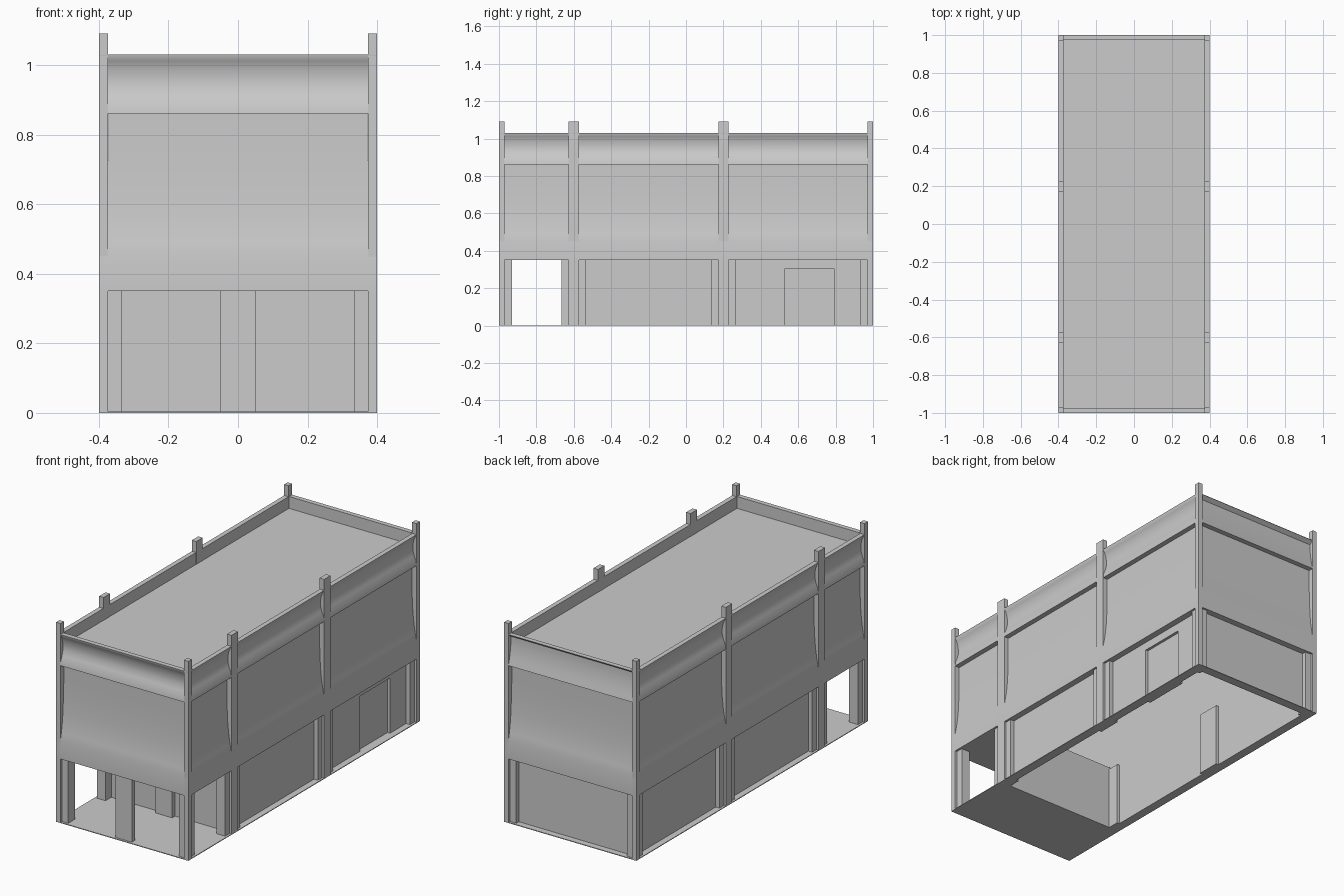
import bpy, bmesh

cube = bpy.data.objects.get("Cube")
if cube:
    bpy.data.objects.remove(cube, do_unlink=True)

HX, HY = 0.4, 1.0          # half width and half length
GROUND, LEDGE, TOP, POST = 0.35, 0.86, 1.03, 1.09

grey = bpy.data.materials.new("plaster_grey")
grey.use_nodes = True
COLOR = (0.6, 0.6, 0.6, 1)
grey.diffuse_color = COLOR
grey.node_tree.nodes["Principled BSDF"].inputs["Base Color"].default_value = COLOR


def finish(name, bm):
    bmesh.ops.recalc_face_normals(bm, faces=bm.faces)
    mesh = bpy.data.meshes.new(name)
    bm.to_mesh(mesh)
    bm.free()
    mesh.materials.append(grey)
    obj = bpy.data.objects.new(name, mesh)
    bpy.context.collection.objects.link(obj)
    return obj


def box(name, x0, x1, y0, y1, z0, z1):
    bm = bmesh.new()
    bmesh.ops.create_cube(bm, size=1)
    for v in bm.verts:
        v.co = (x1 if v.co.x > 0 else x0,
                y1 if v.co.y > 0 else y0,
                z1 if v.co.z > 0 else z0)
    return finish(name, bm)


def mirrored_box(name, x0, x1, *rest):
    box("left_" + name, x0, x1, *rest)
    box("right_" + name, -x1, -x0, *rest)


# Upper storey: a wall section (inset, z, rear inset) swept round the plan
wall = [(0, GROUND), (0, 0.45), (0.008, 0.49), (0.016, 0.54), (0.022, 0.6),
        (0.026, 0.68), (0.028, 0.77), (0.028, LEDGE)]
cove = [(0, LEDGE), (0.003, 0.885), (0.014, 0.91), (0.022, 0.94),
        (0.022, 0.965), (0.018, 0.99), (0.01, 1.012), (0, TOP - 0.002), (0, TOP)]
rear_cove = [0, 0.006, 0.012, 0.017, 0.02, 0.022, 0.022, 0, 0]
section = [(d, z, d) for d, z in wall]
section += [(d, z, r) for (d, z), r in zip(cove, rear_cove)]
section += [(0.026, TOP, 0.026), (0.026, 0.965, 0.026)]

bm = bmesh.new()


def plan_ring(d, z, r):
    x, front, back = HX - d, -HY + d, HY - r
    return [bm.verts.new(p) for p in
            ((-x, front, z), (x, front, z), (x, back, z), (-x, back, z))]


def bridge(a, b):
    for i in range(4):
        j = (i + 1) % 4
        bm.faces.new((a[i], a[j], b[j], b[i]))


rings = [plan_ring(*s) for s in section]
for a, b in zip(rings, rings[1:]):
    bridge(a, b)
bm.faces.new(rings[-1])                       # roof deck
soffit = plan_ring(0.05, GROUND, 0.05)        # underside and hollow inside
ceiling = plan_ring(0.05, 0.94, 0.05)
bridge(rings[0], soffit)
bridge(soffit, ceiling)
bm.faces.new(ceiling)
upper = finish("upper_storey", bm)
bpy.context.view_layer.objects.active = upper
upper.select_set(True)
bpy.ops.object.shade_smooth_by_angle(angle=0.6)

# Full-height posts and the stepped piers behind them
IN = 0.373
for end, s in (("front", -1), ("rear", 1)):
    lo, hi = sorted((s * 0.97, s * HY))
    mirrored_box(end + "_corner_post", IN, HX, lo, hi, 0, POST)
    lo, hi = sorted((s * 0.93, s * 0.988))
    mirrored_box(end + "_corner_pier", 0.335, 0.388, lo, hi, 0, GROUND)
for label, y in (("fore", -0.6), ("aft", 0.2)):
    mirrored_box(label + "_side_post", IN, HX, y - 0.0275, y + 0.0275, 0, POST)
    mirrored_box(label + "_side_pier", 0.335, 0.388, y - 0.065, y + 0.065, 0, GROUND)

# Porch: floor, ceiling, front column, inner partition with its column
box("porch_floor", -HX, HX, -HY, -0.615, 0, 0.004)
box("porch_ceiling", -0.36, 0.36, -0.96, -0.6, GROUND, GROUND + 0.01)
box("porch_column", -0.05, 0.05, -0.988, -0.96, 0, GROUND)
box("partition", -0.36, 0.36, -0.615, -0.6, 0, GROUND)
box("partition_column", -0.05, 0.05, -0.64, -0.615, 0, GROUND)

# Recessed ground-floor walls with a sill strip around the foot
WI, WO = 0.35, 0.365
DOOR0, DOOR1, DOOR_TOP = 0.53, 0.79, 0.305
box("right_ground_wall", -WO, -WI, -0.6, 0.965, 0, GROUND)
box("left_ground_wall_fore", WI, WO, -0.6, DOOR0, 0, GROUND)
box("left_ground_wall_aft", WI, WO, DOOR1, 0.965, 0, GROUND)
box("left_door_lintel", WI, WO, DOOR0, DOOR1, DOOR_TOP, GROUND)
box("left_door", 0.335, WI, DOOR0, DOOR1, 0, DOOR_TOP)
box("rear_ground_wall", -WO, WO, 0.95, 0.965, 0, GROUND)
mirrored_box("sill", WI, HX, -0.615, HY, 0, 0.004)
box("rear_sill", -WI, WI, 0.95, HY, 0, 0.004)
